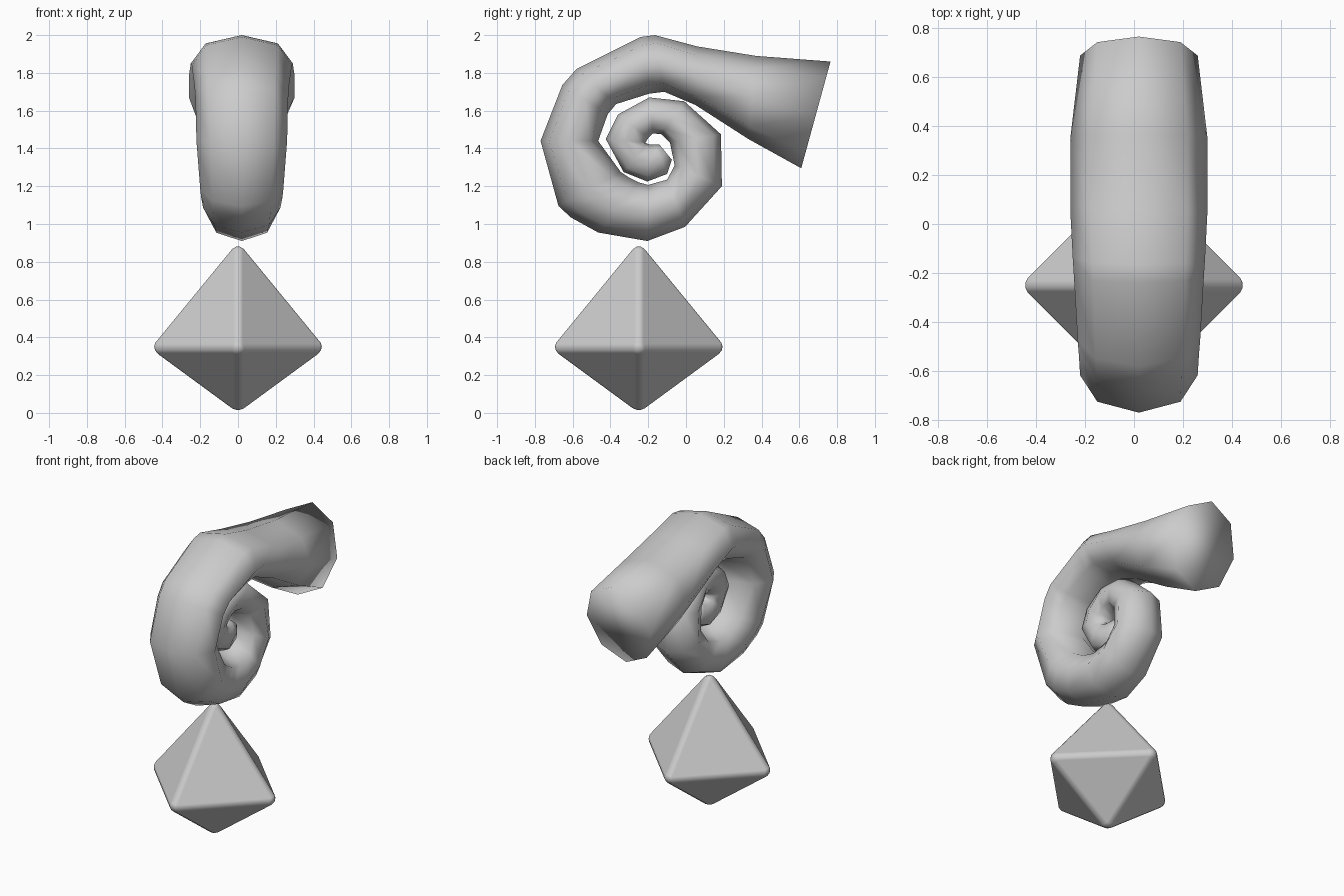
import bpy, bmesh, math
from mathutils import Vector

if "Cube" in bpy.data.objects:
    bpy.data.objects.remove(bpy.data.objects["Cube"])


def make_object(name, bm):
    bmesh.ops.recalc_face_normals(bm, faces=bm.faces[:])
    mesh = bpy.data.meshes.new(name)
    bm.to_mesh(mesh)
    bm.free()
    for p in mesh.polygons:
        p.use_smooth = True
    ob = bpy.data.objects.new(name, mesh)
    bpy.context.collection.objects.link(ob)
    return ob


# Coiled horn: each ring is outer (y, z), inner (y, z), half width in x
RINGS = [
    (.765, 1.86, .61, 1.295, .24),
    (.37, 1.89, .33, 1.45, .28),
    (.06, 1.94, .05, 1.63, .28),
    (-.165, 2.0, -.115, 1.70, .27),
    (-.24, 1.99, -.195, 1.69, .265),
    (-.58, 1.82, -.37, 1.635, .25),
    (-.655, 1.735, -.415, 1.58, .245),
    (-.77, 1.44, -.465, 1.44, .24),
    (-.675, 1.095, -.345, 1.275, .22),
    (-.61, 1.035, -.30, 1.245, .215),
    (-.465, .955, -.25, 1.22, .205),
    (-.205, .91, -.20, 1.207, .19),
    (-.005, .985, -.10, 1.235, .18),
    (.19, 1.20, -.06, 1.31, .165),
    (.185, 1.475, -.085, 1.43, .145),
    (-.01, 1.65, -.13, 1.475, .125),
    (-.195, 1.67, -.175, 1.48, .115),
    (-.36, 1.58, -.20, 1.455, .105),
    (-.425, 1.45, -.215, 1.43, .095),
    (-.33, 1.275, -.205, 1.425, .085),
    (-.205, 1.225, -.19, 1.42, .08),
    (-.10, 1.265, -.165, 1.42, .065),
    (-.075, 1.34, -.14, 1.42, .045),
]
SIDES = 8
bm = bmesh.new()
loops = []
for oy, oz, iy, iz, w in RINGS:
    outer, inner = Vector((.02, oy, oz)), Vector((.02, iy, iz))
    mid, half = (outer + inner) / 2, (outer - inner) / 2
    loops.append([bm.verts.new(mid + half * math.cos(a) + Vector((w * math.sin(a), 0, 0)))
                  for a in (k * math.tau / SIDES for k in range(SIDES))])
for a, b in zip(loops, loops[1:]):
    for k in range(SIDES):
        n = (k + 1) % SIDES
        bm.faces.new((a[k], a[n], b[n], b[k]))
bm.faces.new(loops[0])
bm.faces.new(loops[-1])
make_object("coiled_horn", bm)

# Diamond base: eight-sided gem with softened edges
bm = bmesh.new()
C, R = Vector((0, -.25, .34)), .48
top = bm.verts.new(C + Vector((0, 0, .585)))
bottom = bm.verts.new(C - Vector((0, 0, .352)))
rim = [bm.verts.new(C + R * Vector((math.cos(k * math.pi / 2), math.sin(k * math.pi / 2), 0)))
       for k in range(4)]
for k in range(4):
    for tip in (top, bottom):
        bm.faces.new((rim[k], rim[(k + 1) % 4], tip))
base = make_object("diamond_base", bm)
bev = base.modifiers.new("soft_edges", 'BEVEL')
bev.width = .032
bev.segments = 3
bev.limit_method = 'NONE'
bev.harden_normals = True
